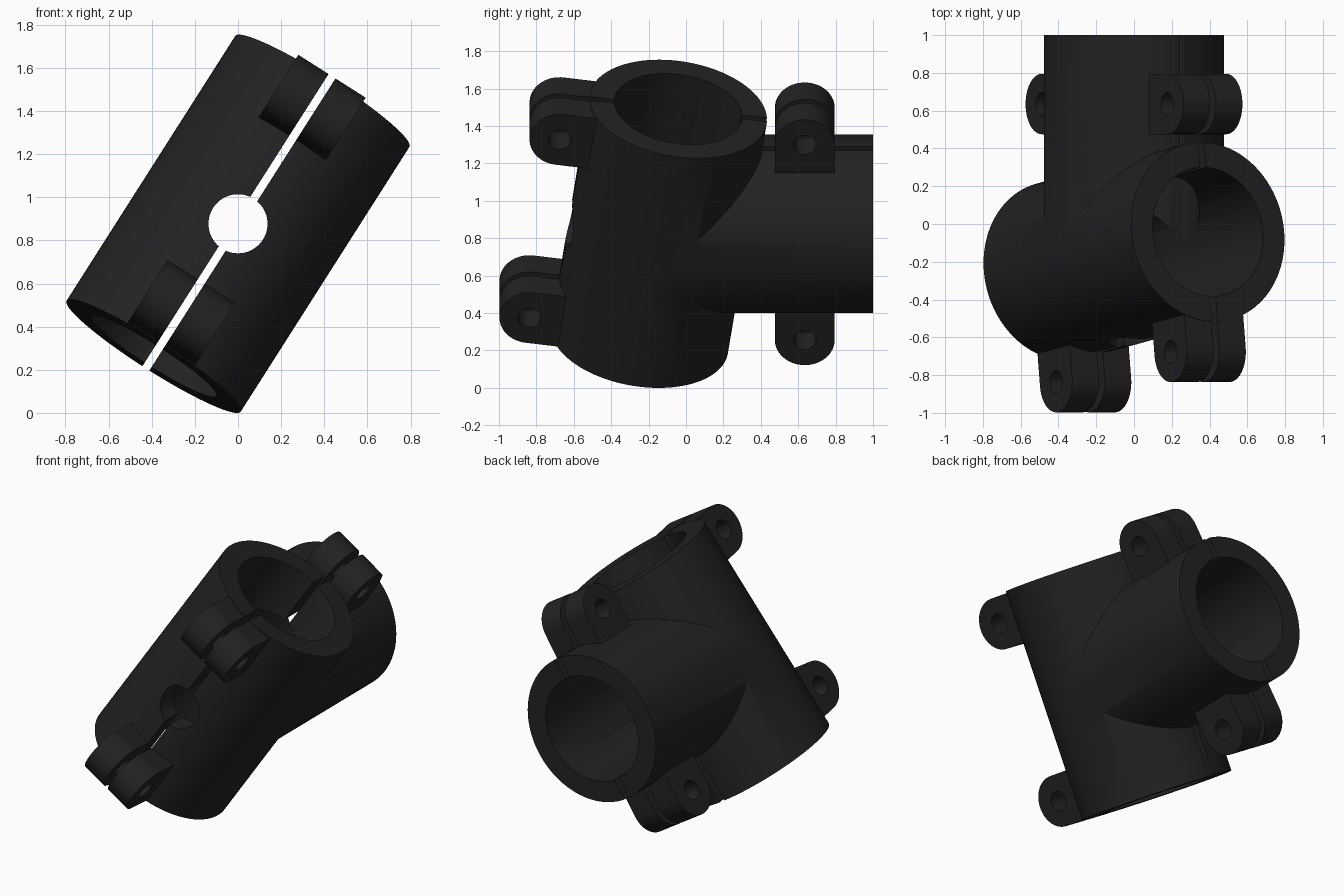
import bpy, bmesh, math
from mathutils import Vector, Matrix

if "Cube" in bpy.data.objects:
    bpy.data.objects.remove(bpy.data.objects["Cube"])

C = Vector((0, -0.145, 0.877))            # where the two tube axes meet
A = Vector((0.532, 0.141, 0.835)).normalized()   # leaning tube axis
Y = Vector((0, 1, 0))                     # branch tube axis
M = A.cross(Y).normalized() * -1          # normal of the split plane
N = (-Y + A * A.dot(Y)).normalized()      # lug direction on leaning tube
D = Vector((A.x, 0, A.z)).normalized()    # lug direction on branch tube


def frame(x, y, z, origin):
    """Matrix with the given axes and origin."""
    m = Matrix((x, y, z)).transposed().to_4x4()
    if m.determinant() < 0:
        m = Matrix((x, y, -z)).transposed().to_4x4()
    m.translation = origin
    return m


def from_bmesh(name, bm):
    bmesh.ops.recalc_face_normals(bm, faces=bm.faces[:])
    me = bpy.data.meshes.new(name)
    bm.to_mesh(me)
    bm.free()
    ob = bpy.data.objects.new(name, me)
    bpy.context.collection.objects.link(ob)
    return ob


def cylinder(name, p, q, r, seg=128):
    bm = bmesh.new()
    rot = (q - p).to_track_quat('Z', 'Y').to_matrix().to_4x4()
    bmesh.ops.create_cone(bm, cap_ends=True, segments=seg, radius1=r, radius2=r,
                          depth=(q - p).length,
                          matrix=Matrix.Translation((p + q) / 2) @ rot)
    return from_bmesh(name, bm)


def lug(name, along, out, origin):
    """Round-ended ear, extruded across the split plane."""
    w, base, tip, half = 0.16, 0.38, 0.618, 0.185
    pts = [(-w, base), (w, base)]
    pts += [(w * math.cos(t), tip + w * math.sin(t))
            for t in (math.pi * i / 32 for i in range(33))]
    bm = bmesh.new()
    f = bm.faces.new([bm.verts.new((x, y, -half)) for x, y in pts])
    ext = bmesh.ops.extrude_face_region(bm, geom=[f])['geom']
    bmesh.ops.translate(bm, vec=(0, 0, 2 * half),
                        verts=[v for v in ext if isinstance(v, bmesh.types.BMVert)])
    bm.transform(frame(along, out, M, origin))
    return from_bmesh(name, bm)


def boolean(ob, other, op):
    mod = ob.modifiers.new(op, 'BOOLEAN')
    mod.operation, mod.object, mod.solver = op, other, 'EXACT'
    bpy.context.view_layer.objects.active = ob
    bpy.ops.object.modifier_apply(modifier=mod.name)
    bpy.data.objects.remove(other)


# Leaning tube with the branch tube running to the back
body = cylinder("clamp", C - A * 0.735, C + A * 0.735, 0.479)
boolean(body, cylinder("branch", C, Vector((0, 1, C.z)), 0.4775), 'UNION')

# Bolt lugs: two on the front of the leaning tube, two on the branch
B = Vector((0, 0.635, C.z))
lugs = [(A, N, C + A * 0.57), (A, N, C - A * 0.57), (Y, D, B), (Y, -D, B)]
for along, out, o in lugs:
    boolean(body, lug("lug", along, out, o), 'UNION')

# Bores, front hole and bolt holes
boolean(body, cylinder("bore", C - A, C + A, 0.345), 'DIFFERENCE')
boolean(body, cylinder("branch_bore", C + Y * 0.06, Vector((0, 1.2, C.z)), 0.344), 'DIFFERENCE')
boolean(body, cylinder("front_hole", C - Y * 0.8, C, 0.137, 64), 'DIFFERENCE')
for along, out, o in lugs:
    p = o + out * 0.618
    boolean(body, cylinder("bolt", p - M * 0.3, p + M * 0.3, 0.061, 48), 'DIFFERENCE')

# Slit that splits the clamp into two halves
bm = bmesh.new()
bmesh.ops.create_cube(bm, size=1, matrix=frame(D, Y, M, C) @ Matrix.Diagonal((4, 4, 0.038, 1)))
boolean(body, from_bmesh("slit", bm), 'DIFFERENCE')

# Separate the halves, shade and colour them
bpy.ops.object.select_all(action='DESELECT')
body.select_set(True)
bpy.context.view_layer.objects.active = body
bpy.ops.mesh.separate(type='LOOSE')
mat = bpy.data.materials.new("black_plastic")
mat.diffuse_color = (0.016, 0.016, 0.016, 1)
mat.use_nodes = True
mat.node_tree.nodes["Principled BSDF"].inputs["Base Color"].default_value = mat.diffuse_color
for ob in bpy.context.scene.objects:
    side = sum((v.co - C).dot(M) for v in ob.data.vertices)
    ob.name = "right_half" if side * M.x > 0 else "left_half"
    ob.data.materials.clear()
    ob.data.materials.append(mat)
    ob.select_set(True)
bpy.ops.object.shade_smooth_by_angle(angle=math.radians(30))
